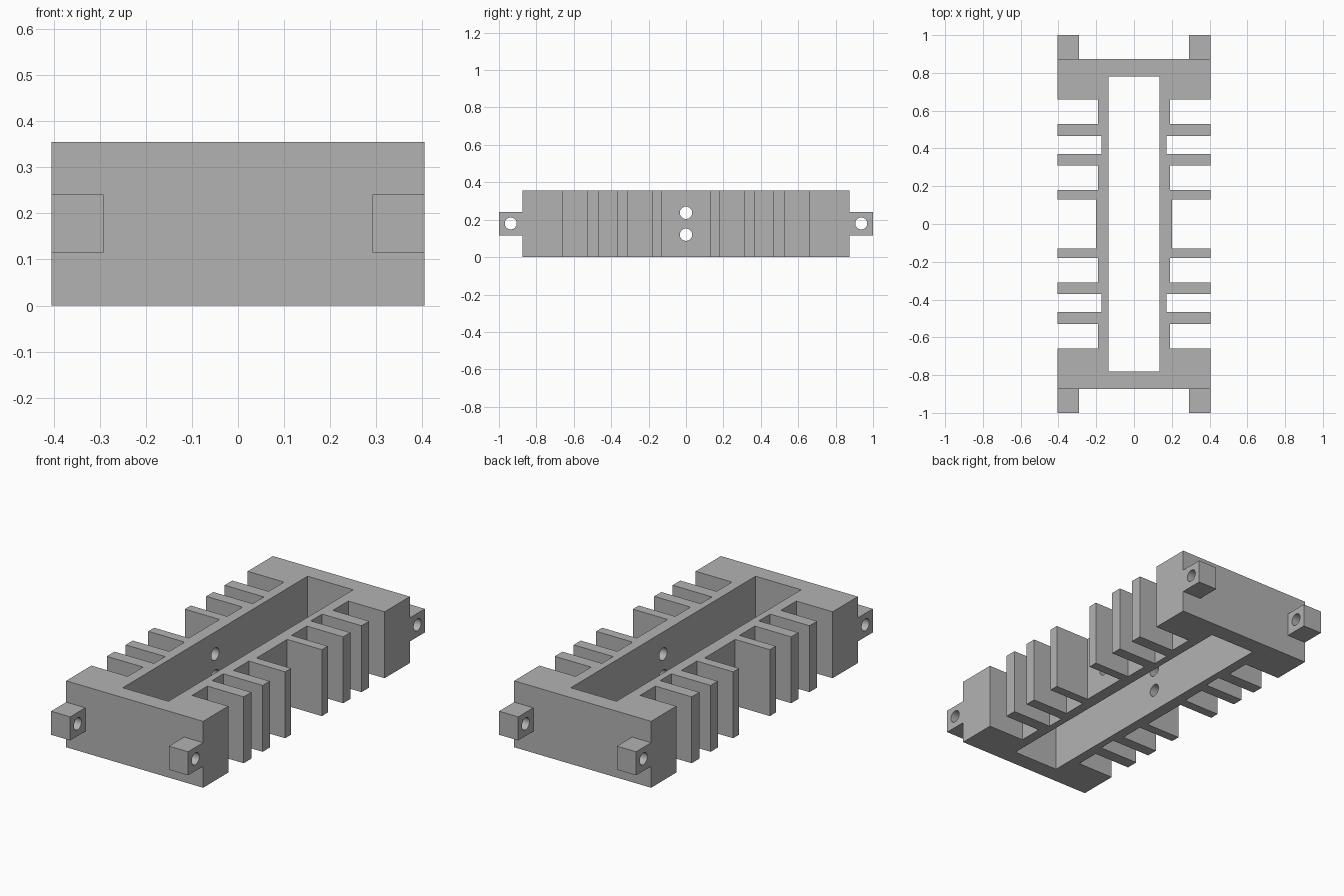
import bpy, bmesh, math
from mathutils import Matrix

if "Cube" in bpy.data.objects:
    bpy.data.objects.remove(bpy.data.objects["Cube"], do_unlink=True)

HEIGHT = 0.355
HALF_WIDTH = 0.405
BODY_END = 0.873

grey = bpy.data.materials.new("plain grey")
grey.use_nodes = True
grey.diffuse_color = (0.45, 0.45, 0.45, 1)
grey.node_tree.nodes["Principled BSDF"].inputs["Base Color"].default_value = grey.diffuse_color


def make_object(name, bm):
    bmesh.ops.recalc_face_normals(bm, faces=bm.faces[:])
    mesh = bpy.data.meshes.new(name)
    bm.to_mesh(mesh)
    bm.free()
    mesh.materials.append(grey)
    obj = bpy.data.objects.new(name, mesh)
    bpy.context.collection.objects.link(obj)
    return obj


def box(name, low, high):
    bm = bmesh.new()
    bmesh.ops.create_cube(bm, size=1)
    for v in bm.verts:
        v.co = [a + (c + 0.5) * (b - a) for a, b, c in zip(low, high, v.co)]
    return make_object(name, bm)


def cross_drill(y, z, radius):
    bm = bmesh.new()
    bmesh.ops.create_cone(bm, cap_ends=True, segments=32, radius1=radius,
                          radius2=radius, depth=1.2,
                          matrix=Matrix.Translation((0, y, z)) @ Matrix.Rotation(math.pi / 2, 4, 'Y'))
    return make_object("drill_cutter", bm)


def cut(obj, cutters):
    bpy.context.view_layer.objects.active = obj
    for cutter in cutters:
        mod = obj.modifiers.new("cut", 'BOOLEAN')
        mod.operation = 'DIFFERENCE'
        mod.solver = 'EXACT'
        mod.object = cutter
        bpy.ops.object.modifier_apply(modifier=mod.name)
        bpy.data.objects.remove(cutter, do_unlink=True)


def smooth(obj):
    bpy.ops.object.select_all(action='DESELECT')
    obj.select_set(True)
    bpy.context.view_layer.objects.active = obj
    bpy.ops.object.shade_smooth_by_angle(angle=math.radians(30))


# Finned outline: each groove is (start y, end y, depth of the wall behind it)
quarter = []
for start, end, wall in ((0.18, 0.31, 0.19), (0.37, 0.465, 0.172), (0.53, 0.66, 0.19)):
    quarter += [(HALF_WIDTH, start), (wall, start), (wall, end), (HALF_WIDTH, end)]
quarter = [(0.2, 0.13), (HALF_WIDTH, 0.13)] + quarter + [(HALF_WIDTH, BODY_END)]
right_half = [(x, -y) for x, y in reversed(quarter)] + quarter
outline = right_half + [(-x, y) for x, y in reversed(right_half)]

# Body with cooling fins, extruded from the outline
bm = bmesh.new()
face = bm.faces.new([bm.verts.new((x, y, 0)) for x, y in outline])
extruded = bmesh.ops.extrude_face_region(bm, geom=[face])["geom"]
bmesh.ops.translate(bm, vec=(0, 0, HEIGHT),
                    verts=[g for g in extruded if isinstance(g, bmesh.types.BMVert)])
body = make_object("finned_body", bm)

# Central slot and the two side holes through the walls
slot = box("slot_cutter", (-0.135, -0.78, -0.1), (0.135, 0.78, HEIGHT + 0.1))
cut(body, [slot, cross_drill(0, 0.237, 0.033), cross_drill(0, 0.12, 0.033)])
smooth(body)

# Drilled mounting lugs at the four corners
for end, sy in (("front", -1), ("back", 1)):
    for side, sx in (("left", 1), ("right", -1)):
        xs = sorted((sx * 0.292, sx * HALF_WIDTH))
        ys = sorted((sy * BODY_END, sy))
        lug = box(f"{end}_{side}_lug", (xs[0], ys[0], 0.115), (xs[1], ys[1], 0.241))
        cut(lug, [cross_drill(sy * 0.937, 0.18, 0.032)])
        smooth(lug)
